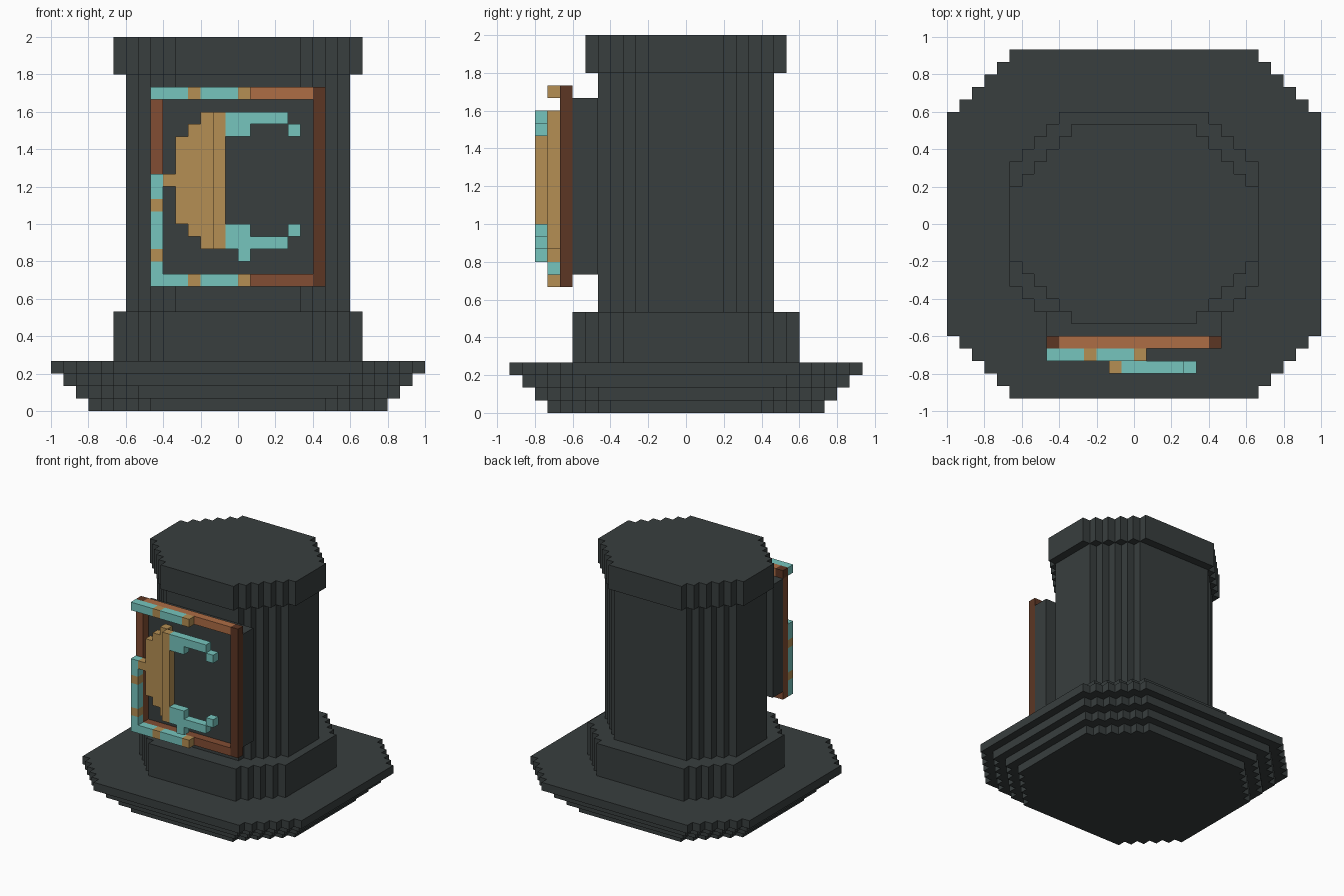
import bpy, bmesh

if "Cube" in bpy.data.objects:
    bpy.data.objects.remove(bpy.data.objects["Cube"], do_unlink=True)

U = 1 / 15  # size of one grid block


def make_material(name, rgb):
    linear = [((c / 255 + 0.055) / 1.055) ** 2.4 for c in rgb] + [1]
    mat = bpy.data.materials.new(name)
    mat.use_nodes = True
    mat.diffuse_color = linear
    mat.node_tree.nodes["Principled BSDF"].inputs["Base Color"].default_value = linear
    return mat


STONE = make_material("dark stone", (56, 62, 62))
TEAL = make_material("teal", (118, 197, 190))
TAN = make_material("tan gold", (181, 143, 84))
COPPER = make_material("copper brown", (174, 109, 69))
BROWN = make_material("mid brown", (130, 77, 51))
DARK = make_material("dark brown", (92, 54, 36))


def finish(name, bm, mat):
    bmesh.ops.recalc_face_normals(bm, faces=bm.faces)
    mesh = bpy.data.meshes.new(name)
    bm.to_mesh(mesh)
    bm.free()
    mesh.materials.append(mat)
    obj = bpy.data.objects.new(name, mesh)
    bpy.context.collection.objects.link(obj)
    return obj


def stepped_prism(name, hx, hy, corner, z0, z1):
    """Prism whose plan is a rectangle with staircase corners."""
    quad = []
    for i in range(corner + 1):
        quad.append((hx - i, hy - corner + i))
        if i < corner:
            quad.append((hx - i - 1, hy - corner + i))
    outline = quad + [(-x, y) for x, y in reversed(quad)]
    outline += [(-x, -y) for x, y in outline]
    bm = bmesh.new()
    base = bm.faces.new([bm.verts.new((x * U, y * U, z0 * U)) for x, y in outline])
    top = bmesh.ops.extrude_face_region(bm, geom=[base], use_keep_orig=True)["geom"]
    bmesh.ops.translate(bm, vec=(0, 0, (z1 - z0) * U),
                        verts=[v for v in top if isinstance(v, bmesh.types.BMVert)])
    return finish(name, bm, STONE)


def boxes(name, mat, y0, y1, rects):
    """Boxes of one depth; each rect is x0, x1, z0, z1 in grid blocks."""
    bm = bmesh.new()
    for x0, x1, z0, z1 in rects:
        verts = bmesh.ops.create_cube(bm, size=1)["verts"]
        bmesh.ops.scale(bm, vec=((x1 - x0) * U, (y1 - y0) * U, (z1 - z0) * U), verts=verts)
        bmesh.ops.translate(bm, vec=((x0 + x1) * U / 2, (y0 + y1) * U / 2, (z0 + z1) * U / 2),
                            verts=verts)
    return finish(name, bm, mat)


# Stepped base flaring upward
for i in range(4):
    stepped_prism(f"base_step_{i + 1}", 12 + i, 11 + i, 5, i, i + 1)

# Column
stepped_prism("pedestal", 10, 9, 4, 4, 8)
stepped_prism("column_shaft", 9, 7, 4, 8, 27)
stepped_prism("column_cap", 10, 8, 5, 27, 30)

# Backing panel and wooden frame
boxes("front_panel", STONE, -9, -7, [(-7, 7, 11, 25)])
boxes("frame_top_bar", COPPER, -10, -9, [(-6, 6, 25, 26)])
boxes("frame_bottom_bar", BROWN, -10, -9, [(-6, 6, 10, 11)])
boxes("frame_right_post", BROWN, -10, -9, [(-7, -6, 10, 25)])
boxes("frame_right_post_top", DARK, -10, -9, [(-7, -6, 25, 26)])
boxes("frame_left_post", DARK, -10, -9, [(6, 7, 10, 26)])

# Banded trim along the top, bottom and side of the frame
teal_trim = [(-7, -6, 11, 12), (-7, -6, 13, 16), (-7, -6, 17, 19)]
tan_trim = [(-7, -6, 12, 13), (-7, -6, 16, 17), (-6, -5, 18, 19)]
for z in (10, 25):
    teal_trim += [(-7, -4, z, z + 1), (-3, 0, z, z + 1)]
    tan_trim += [(-4, -3, z, z + 1), (0, 1, z, z + 1)]
boxes("trim_teal", TEAL, -11, -10, teal_trim)
boxes("trim_tan", TAN, -11, -10, tan_trim)

# Crescent emblem: tan body with teal prongs
boxes("crescent_back", TAN, -11, -10, [(-5, -4, 15, 22), (-4, -3, 14, 23), (-3, -2, 13, 24)])
boxes("crescent_ridge", TAN, -12, -11, [(-2, -1, 13, 24)])
boxes("upper_prong", TEAL, -12, -11, [(-1, 4, 23, 24), (-1, 1, 22, 23), (4, 5, 22, 23)])
boxes("lower_prong", TEAL, -12, -11,
      [(-1, 4, 13, 14), (-1, 1, 14, 15), (0, 1, 12, 13), (4, 5, 14, 15)])
